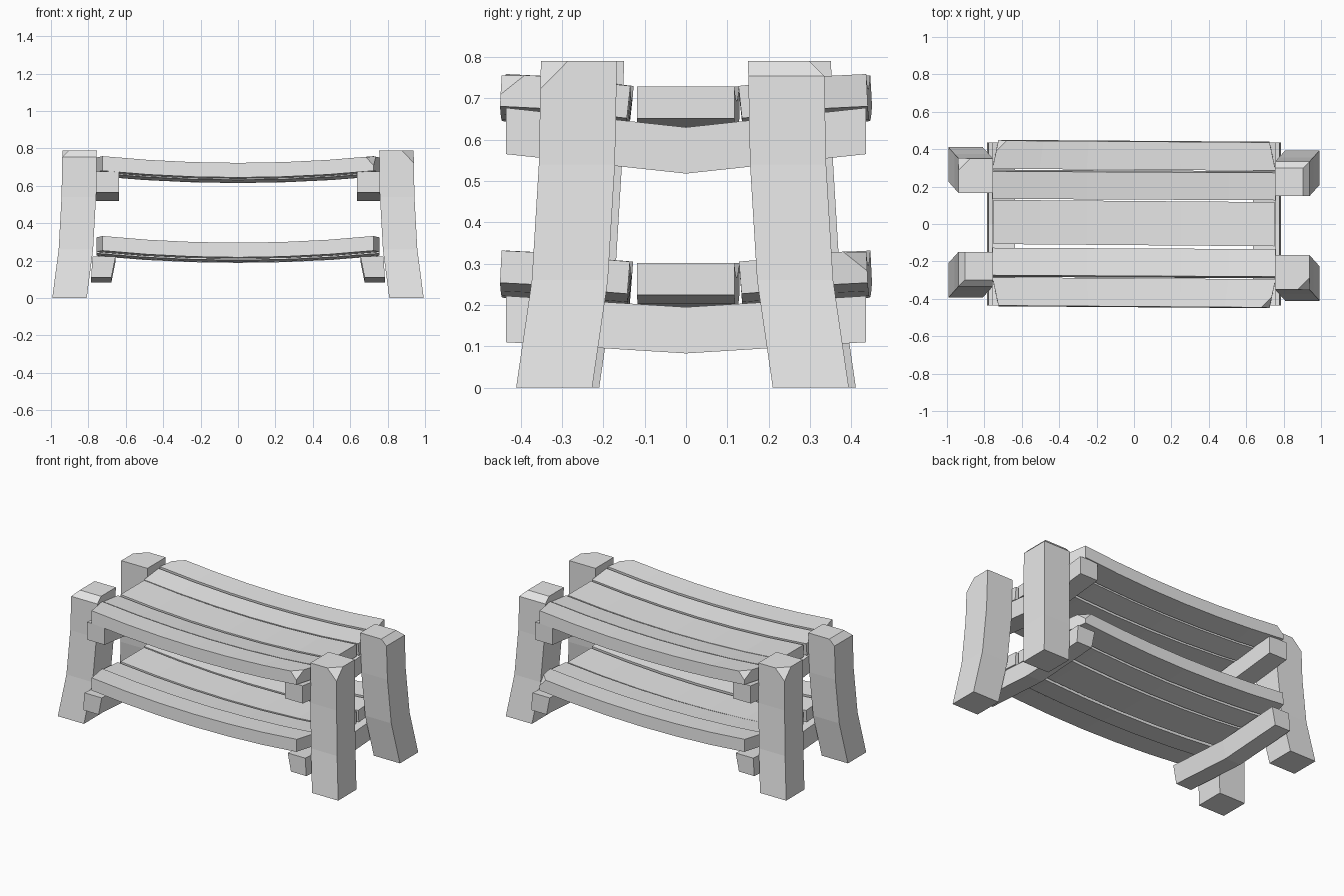
import bpy, bmesh
from mathutils import Vector

cube = bpy.data.objects.get("Cube")
if cube:
    bpy.data.objects.remove(cube, do_unlink=True)

grey = bpy.data.materials.new("plain_grey")
grey.use_nodes = True
grey.diffuse_color = (0.8, 0.8, 0.8, 1)
grey.node_tree.nodes["Principled BSDF"].inputs["Base Color"].default_value = (0.8, 0.8, 0.8, 1)


def loft(name, rings, cuts=()):
    """Skin a row of four-cornered rings, then slice off corners.
    Each cut is (point, outward normal)."""
    bm = bmesh.new()
    rows = [[bm.verts.new(p) for p in ring] for ring in rings]
    for a, b in zip(rows, rows[1:]):
        for i in range(4):
            j = (i + 1) % 4
            bm.faces.new((a[i], a[j], b[j], b[i]))
    bm.faces.new(rows[0])
    bm.faces.new(rows[-1])
    for point, normal in cuts:
        geom = bm.verts[:] + bm.edges[:] + bm.faces[:]
        bmesh.ops.bisect_plane(bm, geom=geom, plane_co=point,
                               plane_no=Vector(normal).normalized(), clear_outer=True)
        bmesh.ops.holes_fill(bm, edges=[e for e in bm.edges if e.is_boundary], sides=0)
    bmesh.ops.recalc_face_normals(bm, faces=bm.faces[:])
    mesh = bpy.data.meshes.new(name)
    bm.to_mesh(mesh)
    bm.free()
    mesh.materials.append(grey)
    obj = bpy.data.objects.new(name, mesh)
    bpy.context.collection.objects.link(obj)
    return obj


# Splayed legs: (height, outward spread) of each bend
LEG = ((0, 0.06), (0.26, 0.022), (0.54, 0.005), (0.79, 0))
SIZE = 0.184


def leg(name, sx, sy, inner_y, corner_cut):
    inner_x = 0.755
    rings = []
    for z, d in LEG:
        x0, y0 = inner_x + d * 0.9, inner_y + d
        x1, y1 = x0 + SIZE, y0 + SIZE
        rings.append([(sx * x, sy * y, z) for x, y in ((x0, y0), (x1, y0), (x1, y1), (x0, y1))])
    ox, oy, top = inner_x + SIZE, inner_y + SIZE, 0.79
    if corner_cut:
        cuts = [((sx * ox, sy * oy, top - 0.065), (sx, sy, 1))]
    else:
        cuts = [((sx * ox, 0, top - 0.035), (sx, 0, 1)),
                ((0, sy * oy, top - 0.035), (0, sy, 1))]
    # The corner plane passes through three points equally far from the corner
    loft(name, rings, cuts)


for sx, side in ((1, "left"), (-1, "right")):
    for sy, end in ((-1, "front"), (1, "back")):
        diagonal = sx * sy < 0
        leg(f"{end}_{side}_leg", sx, sy, 0.167 if diagonal else 0.15, diagonal)


# Cross beams bent down in the middle
def beam(name, sx, x_in, x_out, lean, end_z, mid_z, height):
    rings = []
    for y, z in ((-0.435, end_z), (0, mid_z), (0.435, end_z)):
        rings.append([(sx * (x_in + lean), y, z), (sx * x_out, y, z),
                      (sx * (x_out - lean / 3), y, z + height), (sx * x_in, y, z + height)])
    loft(name, rings)


for sx, side in ((1, "left"), (-1, "right")):
    beam(f"upper_{side}_beam", sx, 0.635, 0.76, 0, 0.565, 0.518, 0.112)
    beam(f"lower_{side}_beam", sx, 0.655, 0.785, 0.022, 0.11, 0.083, 0.112)


# Sagging planks
def plank(name, y0, y1, z, roll, yaw, half0, half1, corners=()):
    mid, thick, steps = (y0 + y1) / 2, 0.078, 6
    rings = []
    for i in range(steps + 1):
        t = 2 * i / steps - 1
        sag = 0.036 * (1 - t * t)
        ring = []
        for y, half, dz in ((y0, half0, -1), (y1, half1, -1), (y1, half1, 1), (y0, half0, 1)):
            lift = (y - mid) * roll
            x = t * half
            ring.append((x, y + yaw * x - roll * dz * thick / 2,
                         z + lift + dz * thick / 2 - sag))
        rings.append(ring)
    cuts = []
    for sx, sy in corners:
        y_edge, half = (y1, half1) if sy > 0 else (y0, half0)
        tip = Vector((sx * half, y_edge + yaw * sx * half, z + thick / 2))
        cuts.append((tip - Vector((sx * 0.045, 0, 0)), (sx, sy, 1)))
    loft(name, rings, cuts)


for level, drop, slope, corners in (("upper", 0, 0.11, ((1, -1), (-1, 1))),
                                    ("lower", 0.427, 0.08, ((1, 1),))):
    plank(f"{level}_middle_plank", -0.113, 0.123, 0.69 - drop, 0, -0.008, 0.752, 0.752)
    for sy, end in ((-1, "front"), (1, "back")):
        near = sorted((sy * 0.135, sy * 0.282))
        far = sorted((sy * 0.292, sy * 0.443))
        plank(f"{level}_{end}_inner_plank", *near, 0.699 - drop, sy * slope, -0.005, 0.757, 0.757)
        halves = (0.725, 0.757) if sy < 0 else (0.757, 0.725)
        plank(f"{level}_{end}_outer_plank", *far, 0.716 - drop, sy * 0.05, -0.007, *halves,
              [c for c in corners if c[1] == sy])
